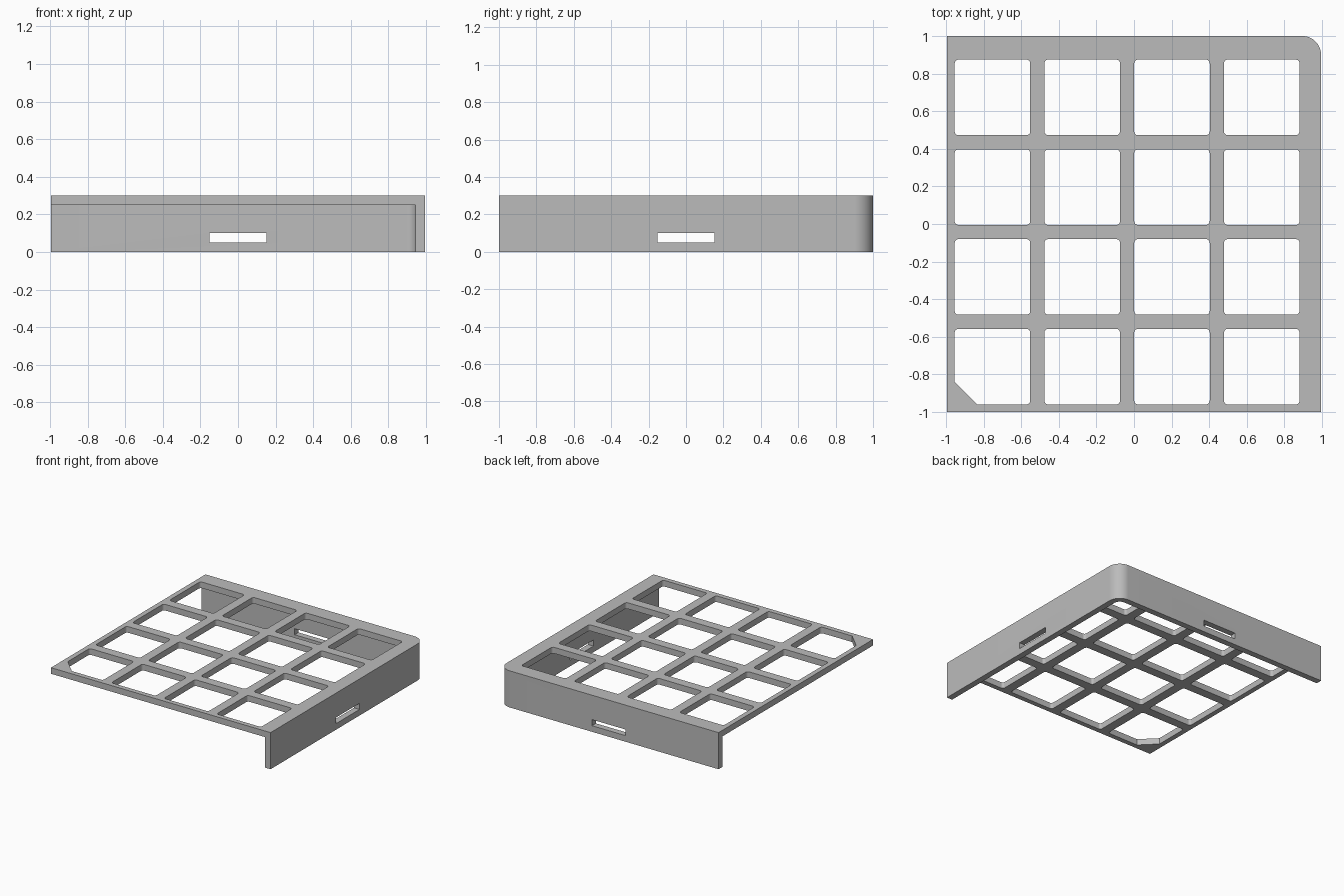
import bpy
import bmesh
from math import sin, cos, pi

cube = bpy.data.objects.get("Cube")
if cube:
    bpy.data.objects.remove(cube, do_unlink=True)

HALF_X, HALF_Y, HEIGHT = 0.995, 1.0, 0.3
THICK = 0.05          # plate and wall thickness
PITCH, HOLE = 0.4775, 0.402
FIRST_X, FIRST_Y = -0.753, -0.759

grey = bpy.data.materials.new("plain grey")
grey.use_nodes = True
grey.diffuse_color = (0.5, 0.5, 0.5, 1)
grey.node_tree.nodes["Principled BSDF"].inputs["Base Color"].default_value = (0.5, 0.5, 0.5, 1)


def outline(x0, x1, y0, y1, radii, steps=6):
    """Rectangle outline; radii run from the lower left corner anticlockwise.
    steps=1 turns the rounding into a chamfer."""
    corners = [(x0, y0, 1, 1), (x1, y0, -1, 1), (x1, y1, -1, -1), (x0, y1, 1, -1)]
    points = []
    for i, ((x, y, sx, sy), r) in enumerate(zip(corners, radii)):
        if r == 0:
            points.append((x, y))
            continue
        n = 1 if r > 0.11 else steps
        for k in range(n + 1):
            a = pi + i * pi / 2 + k * pi / 2 / n
            points.append((x + sx * r + r * cos(a), y + sy * r + r * sin(a)))
    return points


def add_prism(bm, points, z0, z1):
    """Closed upright prism over an outline."""
    low = [bm.verts.new((x, y, z0)) for x, y in points]
    high = [bm.verts.new((x, y, z1)) for x, y in points]
    bm.faces.new(low[::-1])
    bm.faces.new(high)
    for i in range(len(points)):
        j = (i + 1) % len(points)
        bm.faces.new((low[i], low[j], high[j], high[i]))


def finish(bm, name):
    mesh = bpy.data.meshes.new(name)
    bm.to_mesh(mesh)
    bm.free()
    mesh.materials.append(grey)
    obj = bpy.data.objects.new(name, mesh)
    bpy.context.collection.objects.link(obj)
    return obj


# Solid block with one rounded rear corner
bm = bmesh.new()
add_prism(bm, outline(-HALF_X, HALF_X, -HALF_Y, HALF_Y, (0, 0, 0.1, 0), 16), 0, HEIGHT)
frame = finish(bm, "corner_frame")

# Space under the plate, leaving the left and back walls
bm = bmesh.new()
add_prism(bm, outline(-2, HALF_X - THICK, -2, HALF_Y - THICK, (0, 0, 0.05, 0), 16),
          -1, HEIGHT - THICK)
hollow = finish(bm, "hollow_cutter")

# Grid of windows, the front right one with a chamfered corner
bm = bmesh.new()
for i in range(4):
    for j in range(4):
        x, y, h = FIRST_X + i * PITCH, FIRST_Y + j * PITCH, HOLE / 2
        first = 0.12 if i == j == 0 else 0.02
        add_prism(bm, outline(x - h, x + h, y - h, y + h, (first, 0.02, 0.02, 0.02)), 0.2, 0.4)
windows = finish(bm, "window_cutter")

# Slots through the left and back walls
bm = bmesh.new()
none = (0, 0, 0, 0)
add_prism(bm, outline(-0.152, 0.152, 0.85, 1.1, none), 0.05, 0.1)
add_prism(bm, outline(0.85, 1.1, -0.152, 0.152, none), 0.05, 0.1)
slots = finish(bm, "slot_cutter")

# Cut, bake the result and drop the cutters
cutters = (hollow, windows, slots)
for cutter in cutters:
    cutter.hide_render = True
    mod = frame.modifiers.new(cutter.name, "BOOLEAN")
    mod.operation = "DIFFERENCE"
    mod.solver = "EXACT"
    mod.object = cutter
bpy.context.view_layer.update()
baked = bpy.data.meshes.new_from_object(frame.evaluated_get(bpy.context.evaluated_depsgraph_get()))
frame.modifiers.clear()
frame.data = baked
baked.name = "corner_frame"
for cutter in cutters:
    bpy.data.objects.remove(cutter, do_unlink=True)

# Smooth the rounded corners, keep the edges sharp
bpy.ops.object.select_all(action="DESELECT")
frame.select_set(True)
bpy.context.view_layer.objects.active = frame
bpy.ops.object.shade_smooth_by_angle(angle=pi / 6)
